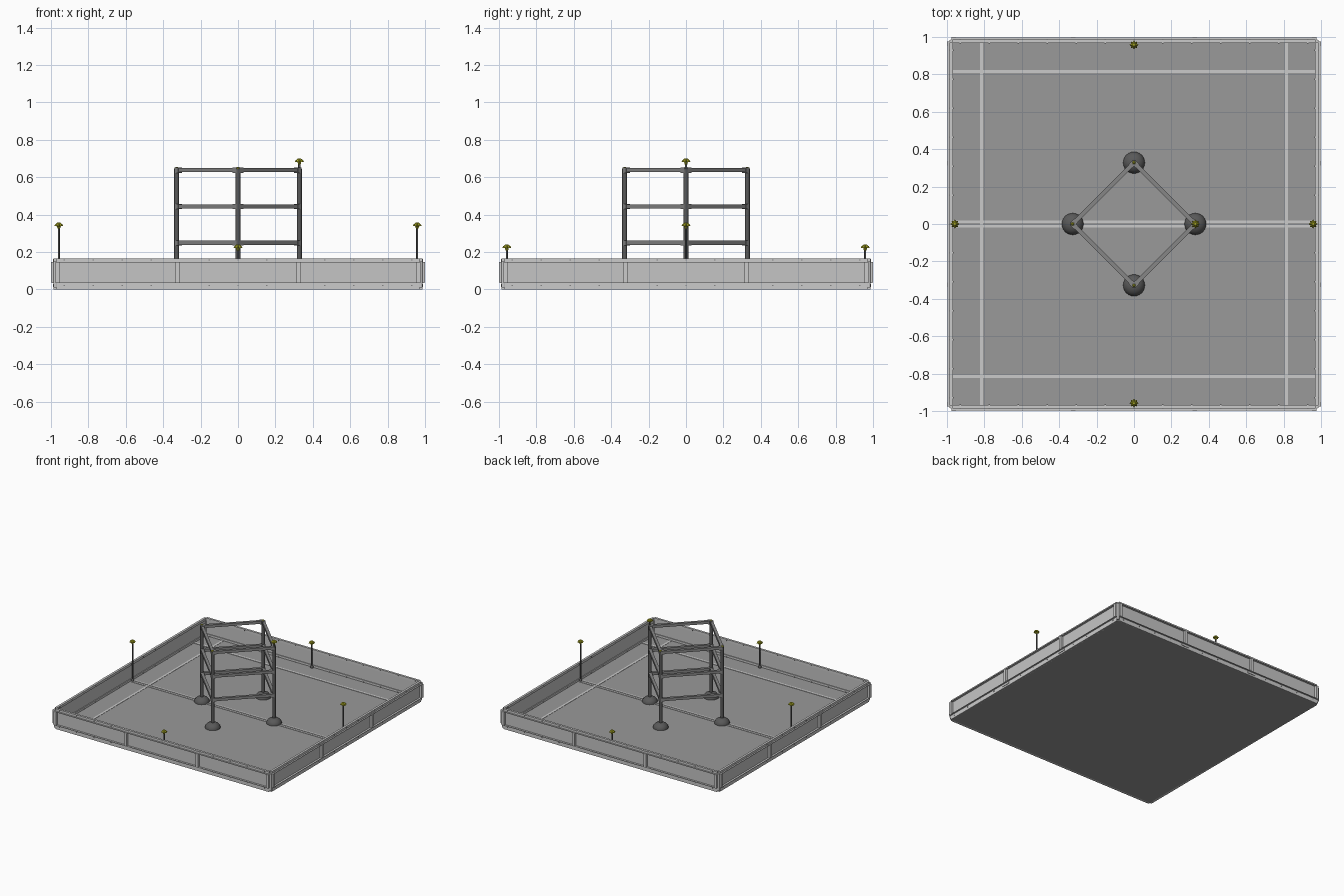
import bpy, bmesh, math
from mathutils import Matrix, Vector

cube = bpy.data.objects.get("Cube")
if cube:
    bpy.data.objects.remove(cube, do_unlink=True)


def material(name, r, g, b):
    m = bpy.data.materials.new(name)
    m.use_nodes = True
    m.diffuse_color = (r, g, b, 1)
    m.node_tree.nodes["Principled BSDF"].inputs["Base Color"].default_value = (r, g, b, 1)
    return m


LIGHT = material("light aluminium", 0.6, 0.6, 0.6)
PANEL = material("wall panel grey", 0.56, 0.56, 0.56)
FLOOR = material("floor grey", 0.32, 0.32, 0.32)
TAPE = material("tape pale grey", 0.6, 0.6, 0.6)
STEEL = material("rail grey", 0.24, 0.24, 0.24)
DARK = material("post dark grey", 0.1, 0.1, 0.1)
YELLOW = material("cap yellow", 0.46, 0.46, 0.02)


def finish(name, bm, mat, smooth=False):
    bmesh.ops.recalc_face_normals(bm, faces=bm.faces)
    me = bpy.data.meshes.new(name)
    bm.to_mesh(me)
    bm.free()
    me.materials.append(mat)
    ob = bpy.data.objects.new(name, me)
    bpy.context.collection.objects.link(ob)
    if smooth:
        bpy.ops.object.select_all(action='DESELECT')
        ob.select_set(True)
        bpy.context.view_layer.objects.active = ob
        bpy.ops.object.shade_smooth_by_angle(angle=math.radians(40))
    return ob


def add_box(bm, x, y, z, turn=None):
    """Add a box given as (low, high) ranges, optionally transformed."""
    lo, hi = zip(x, y, z)
    mid = [(a + b) / 2 for a, b in zip(lo, hi)]
    size = [b - a for a, b in zip(lo, hi)]
    m = Matrix.Translation(mid) @ Matrix.Diagonal((*size, 1))
    bmesh.ops.create_cube(bm, size=1, matrix=(turn @ m) if turn else m)


def lathe(name, at, profile, mat, sides=20, flute=0.0):
    """Revolve (radius, height) pairs; flute pulls in every other spoke."""
    bm = bmesh.new()
    rings = []
    for r, z in profile:
        ring = []
        for i in range(sides):
            a = math.tau * i / sides
            k = r * (1 - flute * (i % 2))
            ring.append(bm.verts.new((at[0] + k * math.cos(a), at[1] + k * math.sin(a), z)))
        rings.append(ring)
    for low, high in zip(rings, rings[1:]):
        for i in range(sides):
            j = (i + 1) % sides
            bm.faces.new((low[i], low[j], high[j], high[i]))
    bm.faces.new(rings[0])
    bm.faces.new(rings[-1])
    return finish(name, bm, mat, flute == 0)


TOP = 0.02  # floor surface

# Floor slab with clipped corners
bm = bmesh.new()
add_box(bm, (-0.98, 0.98), (-0.98, 0.98), (0, TOP))
uprights = [e for e in bm.edges if abs(e.verts[0].co.z - e.verts[1].co.z) > 0.01]
bmesh.ops.bevel(bm, geom=uprights, offset=0.02, segments=1, affect='EDGES')
finish("floor", bm, FLOOR)

# Floor tape lines
bm = bmesh.new()
for s in (-1, 1):
    c = 0.815 * s
    add_box(bm, (c - 0.009, c + 0.009), (-0.97, 0.97), (TOP, TOP + 0.002))
    add_box(bm, (-0.97, 0.97), (c - 0.009, c + 0.009), (TOP, TOP + 0.003))
    c = 0.012 * s
    add_box(bm, (-0.97, 0.97), (c - 0.007, c + 0.007), (TOP, TOP + 0.003))
finish("floor_tape", bm, TAPE)

# Four perimeter walls, each built facing front and turned into place
for i, side in enumerate(("front", "left", "back", "right")):
    turn = Matrix.Rotation(i * math.pi / 2, 4, 'Z')
    span = (-0.97, 0.97)

    bm = bmesh.new()
    add_box(bm, span, (-0.982, -0.974), (0.03, 0.15), turn)
    finish(side + "_wall_panel", bm, PANEL)

    bm = bmesh.new()
    for rail, ledge in (((0.0, 0.037), (0.034, 0.038)), ((0.146, 0.166), (0.144, 0.148))):
        add_box(bm, span, (-0.986, -0.968), rail, turn)
        add_box(bm, (-0.976, 0.976), (-0.998, -0.98), ledge, turn)
    finish(side + "_wall_rails", bm, LIGHT)

    # Upright brackets with flared feet
    bm = bmesh.new()
    for x in (-0.965, -0.325, 0.325, 0.965):
        add_box(bm, (x - 0.012, x + 0.012), (-1.0, -0.98), (0.036, 0.146), turn)
        if abs(x) < 0.9:
            for z in (0.014, 0.148):
                add_box(bm, (x - 0.035, x + 0.035), (-0.99, -0.984), (z, z + 0.016), turn)
    finish(side + "_wall_brackets", bm, LIGHT)

    # Bolt heads on both faces of the rails
    bm = bmesh.new()
    for n in range(-6, 7):
        x = n * 0.155
        for z in (0.022, 0.157):
            add_box(bm, (x - 0.004, x + 0.004), (-0.988, -0.966), (z - 0.003, z + 0.003), turn)
    finish(side + "_wall_bolts", bm, STEEL)

# Corner hinge pins joining the walls
for sx in (-1, 1):
    for sy in (-1, 1):
        lathe("corner_hinge", (sx * 0.977, sy * 0.977), [(0.01, 0.01), (0.01, 0.15)], LIGHT, 10)


def cap(name, at, z, r):
    """Fluted mushroom cap whose crown ends at height z."""
    lathe(name, at, [(r * 0.3, z - r * 1.3), (r * 0.4, z - r * 0.8), (r, z - r * 0.75),
                     (r * 0.85, z - r * 0.4), (r * 0.35, z)], YELLOW, 16, 0.3)


# Central tower: four posts on domed feet
R = 0.328
corners = [(R, 0), (0, R), (-R, 0), (0, -R)]
dome = [(0.058 * math.cos(t * math.pi / 16), TOP + 0.045 * math.sin(t * math.pi / 16))
        for t in range(8)]
for i, at in enumerate(corners):
    lathe("tower_foot", at, dome, DARK, 24)
    lathe("tower_post", at, [(0.013, TOP), (0.013, 0.645)], DARK, 16)
    if i == 0:
        lathe("tall_stem", at, [(0.006, 0.64), (0.006, 0.685)], DARK, 10)
        cap("tall_cap", at, 0.7, 0.024)
    else:
        cap("post_cap", at, 0.655, 0.014)

# Tower rails and clamps at three levels
rails, clamps = bmesh.new(), bmesh.new()
for i in range(4):
    a, b = Vector((*corners[i], 0)), Vector((*corners[(i + 1) % 4], 0))
    d = b - a
    turn = Matrix.Translation((a + b) / 2) @ Matrix.Rotation(math.atan2(d.y, d.x), 4, 'Z')
    half = d.length / 2
    for z in (0.25, 0.443, 0.638):
        add_box(rails, (-half, half), (-0.011, 0.011), (z - 0.011, z + 0.011), turn)
        for s in (-1, 1):
            c = s * (half - 0.012)
            add_box(clamps, (c - 0.014, c + 0.014), (-0.014, 0.014), (z - 0.014, z + 0.013), turn)
finish("tower_rails", rails, STEEL)
finish("tower_clamps", clamps, STEEL)

# Marker poles at the middle of each wall
for at, h in (((0.958, 0), 0.357), ((-0.958, 0), 0.357), ((0, 0.958), 0.24), ((0, -0.958), 0.24)):
    lathe("marker_foot", at, [(0.012, TOP), (0.012, TOP + 0.012), (0.006, TOP + 0.02)], DARK, 12)
    lathe("marker_pole", at, [(0.0055, TOP), (0.0055, h - 0.012)], DARK, 10)
    cap("marker_cap", at, h, 0.024)
